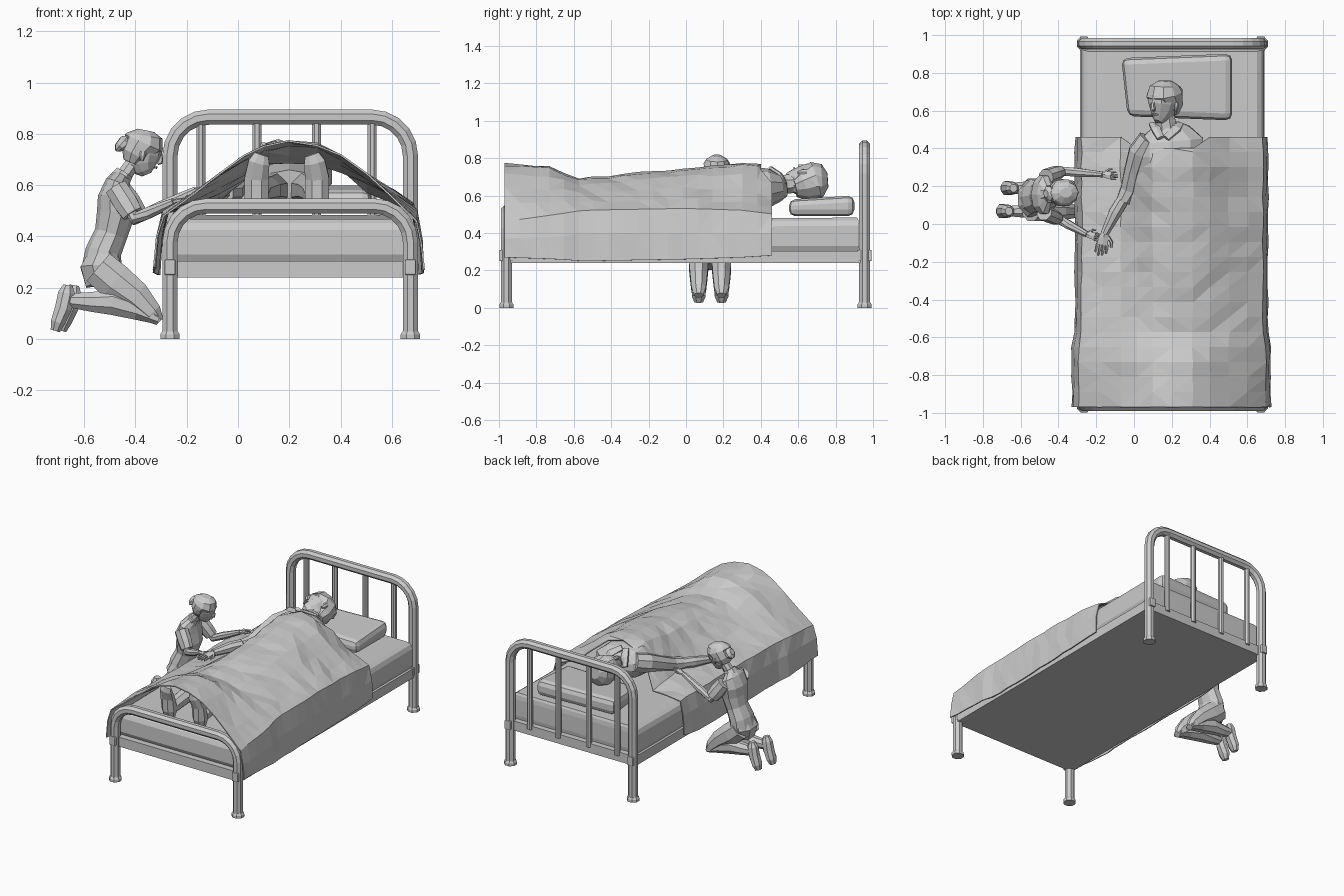
import bpy, bmesh, math, random
from mathutils import Vector, Matrix
random.seed(4)
X, Y, Z = Vector((1, 0, 0)), Vector((0, 1, 0)), Vector((0, 0, 1))


def finish(name, bm):
    bmesh.ops.recalc_face_normals(bm, faces=bm.faces)
    me = bpy.data.meshes.new(name)
    bm.to_mesh(me)
    bm.free()
    ob = bpy.data.objects.new(name, me)
    bpy.context.collection.objects.link(ob)
    return ob


def loft(name, rings, side=Y, n=8, M=None):
    """Closed skin through elliptical rings (x, y, z, half width along side, half depth)."""
    k = 1
    P = [Vector(r[:3]) for r in rings]
    if M:
        k = M.to_scale().x
        P = [M @ p for p in P]
        side = M.to_3x3() @ side
    bm, loops = bmesh.new(), []
    for i, p in enumerate(P):
        a = (p - P[i - 1]).normalized() if i else Vector()
        b = (P[i + 1] - p).normalized() if i < len(P) - 1 else Vector()
        t = (a + b).normalized()
        s = (side - t * side.dot(t)).normalized()
        u = t.cross(s)
        loops.append([bm.verts.new(p + s * (math.cos(q) * rings[i][3] * k) + u * (math.sin(q) * rings[i][-1] * k))
                      for q in ((j + .5) * math.tau / n for j in range(n))])
    for A, B in zip(loops, loops[1:]):
        for j in range(n):
            bm.faces.new((A[j], A[(j + 1) % n], B[(j + 1) % n], B[j]))
    bm.faces.new(loops[0])
    bm.faces.new(loops[-1])
    return finish(name, bm)


def box(name, lo, hi, bevel=0):
    bm = bmesh.new()
    bmesh.ops.create_cube(bm, size=1)
    for v in bm.verts:
        v.co = Vector([lo[i] + (v.co[i] + .5) * (hi[i] - lo[i]) for i in range(3)])
    if bevel:
        bmesh.ops.bevel(bm, geom=bm.edges[:], offset=bevel, segments=2, affect='EDGES', profile=.5)
    return finish(name, bm)


# Bed ends: one bent tube each, with foot caps and brackets
XL, XR = -.265, .672
def bed_end(name, y, top, r):
    path = [(XL, y, 0), (XL, y, .2)]
    path += [(XL + r - r * math.cos(a), y, top - r + r * math.sin(a)) for a in (i * math.pi / 10 for i in range(6))]
    path += [(XR + XL - x, y, z) for x, y, z in reversed(path)]
    loft(name + "_tube", [p + (.032, .032) for p in path], n=8)
    for x in (XL, XR):
        loft(name + "_foot_cap", [(x, y, 0, .041), (x, y, .018, .041), (x, y, .03, .033)], n=8)
        box(name + "_bracket", (x - .022, y - .038, .25), (x + .022, y + .038, .31), .006)

bed_end("headboard", .955, .865, .15)
bed_end("footboard", -.96, .518, .14)
for x in (-.145, .074, .306, .523):
    loft("headboard_bar", [(x, .955, .28, .019), (x, .955, .862, .019)], n=8)
box("bed_frame", (-.285, -.965, .24), (.692, .96, .305))

# Mattress: one tapered block, its upper edge softened like a tucked sheet
bm, loops = bmesh.new(), []
for z, d in ((.305, .012), (.33, 0), (.44, .0), (.468, .012), (.483, .035)):
    loops.append([bm.verts.new((x, y, z - (.015 if y < 0 and z > .4 else 0))) for x, y in
                  ((-.28 + d, -.935 + d), (.687 - d, -.935 + d), (.687 - d, .925 - d * .3), (-.28 + d, .925 - d * .3))])
for A, B in zip(loops, loops[1:]):
    for j in range(4):
        bm.faces.new((A[j], A[j - 3], B[j - 3], B[j]))
bm.faces.new(loops[-1])
finish("mattress", bm)

# Pillow
p = box("pillow", (-.05, .56, .49), (.52, .89, .60), .035)
for v in p.data.vertices:
    if v.co.x < .2:
        v.co.x -= (v.co.y - .72) * .1
    v.co.y += (v.co.x - .23) * -.04 * (1 if v.co.y < .72 else -1)
    v.co.z -= (.89 - v.co.y) * .06 * (v.co.z > .53)

# Blanket: cross-sections blended along the bed
xs = [-.31, -.298, -.275, -.17, -.07, .02, .10, .20, .31, .40, .50, .60, .68, .698, .707]
sections = [
    (-.97, [.28, .40, .48, .57, .65, .71, .755, .775, .76, .71, .64, .56, .46, .37, .27]),
    (-.68, [.26, .40, .50, .57, .64, .69, .73, .745, .735, .69, .63, .57, .50, .38, .26]),
    (-.55, [.25, .40, .50, .54, .59, .64, .68, .695, .68, .65, .61, .56, .52, .40, .25]),
    (0, [.25, .40, .50, .52, .545, .62, .70, .74, .73, .70, .64, .58, .53, .40, .26]),
    (.30, [.25, .40, .50, .51, .53, .66, .74, .77, .76, .71, .63, .56, .52, .40, .27]),
    (.46, [.27, .40, .495, .505, .51, .62, .73, .76, .74, .66, .58, .53, .50, .40, .28])]
bm, grid, rows = bmesh.new(), [], 18
for i in range(rows + 1):
    y = -.97 + 1.43 * i / rows
    k = max(j for j in range(5) if sections[j][0] <= y)
    (ya, A), (yb, B) = sections[k:k + 2]
    f = (y - ya) / (yb - ya)
    row = []
    for j, x in enumerate(xs):
        inner = 2 < j < 12
        z = A[j] + (B[j] - A[j]) * f + (random.uniform(-.007, .007) if inner else 0)
        yy = y - (.06 if i == rows and 5 <= j <= 8 else 0)
        flare = 1 + (.03 if y < -.6 else 0) * (not inner)
        if -.72 < y < -.52 and 6 < j < 9:
            z -= .012
        row.append(bm.verts.new(((x - .2) * flare + .2 + random.uniform(-.004, .004), yy, z)))
    grid.append(row)
for R, S in zip(grid, grid[1:]):
    for j in range(len(xs) - 1):
        bm.faces.new((R[j], R[j + 1], S[j + 1], S[j]))
bmesh.ops.triangulate(bm, faces=bm.faces[:])
blanket = finish("blanket", bm)
m = blanket.modifiers.new("thickness", 'SOLIDIFY')
m.thickness, m.offset = .007, 0


# Shared body parts
def head(name, chin, fwd, up, size):
    f = Vector(fwd).normalized()
    s = Vector(up).cross(f).normalized()
    u = f.cross(s)
    M = Matrix.Translation(chin) @ Matrix((f, s, u)).transposed().to_4x4() @ Matrix.Scale(size, 4)
    loft(name + "_head", [(.2, 0, 0, .1, .12), (.14, 0, .09, .2, .25), (.05, 0, .25, .29, .38), (.02, 0, .45, .35, .44),
                          (0, 0, .65, .37, .46), (-.02, 0, .85, .3, .38), (-.02, 0, .96, .14, .2)], n=10, M=M)
    loft(name + "_nose", [(.42, 0, .58, .03, .03), (.46, 0, .45, .05, .05), (.45, 0, .36, .07, .08), (.4, 0, .31, .05, .04)], n=6, M=M)
    loft(name + "_lips", [(.36, -.1, .2, .02), (.39, 0, .21, .035), (.36, .1, .2, .02)], side=Z, n=6, M=M)
    loft(name + "_hair", [(-.22, 0, .2, .28, .2), (-.18, 0, .4, .41, .34), (-.1, 0, .58, .44, .42), (-.02, 0, .72, .45, .5),
                          (-.03, 0, .9, .36, .43), (-.03, 0, 1.03, .16, .2)], n=10, M=M)
    for e in (-1, 1):
        loft(name + "_ear", [(.0, e * .38, .3, .03, .04), (-.01, e * .4, .42, .05, .08), (-.02, e * .4, .52, .04, .07)], n=6, M=M)
    return M


def hand(name, wrist, d, side, size):
    w, d, s = Vector(wrist), Vector(d).normalized(), Vector(side).normalized()
    at = lambda a, b, r, q: tuple(w + (d * a + s * b) * size) + (r * size, q * size)
    loft(name + "_palm", [at(0, 0, .22, .17), at(.3, 0, .34, .15), at(.75, 0, .36, .11)], side=s, n=6)
    for i, l in enumerate((.55, .7, .65, .5)):
        b = (i - 1.5) * .19
        loft(name + "_finger", [at(.7, b, .09, .09), at(.7 + l * .5, b * 1.1, .085, .085), at(.7 + l, b * 1.1, .05, .05)], side=s, n=5)
    loft(name + "_thumb", [at(.2, .25, .1, .1), at(.5, .5, .1, .1), at(.8, .55, .06, .06)], side=d.cross(s), n=5)


# Sleeper lying under the blanket
head("sleeper", (.155, .54, .672), (-.6, -.05, .8), (.05, 1, .05), .212)
loft("sleeper_neck", [(.18, .45, .66, .06, .05), (.165, .55, .662, .058, .055), (.16, .62, .67, .05, .05)], side=X)
loft("sleeper_torso", [(.2, -.2, .58, .14, .08), (.2, 0, .6, .15, .1), (.19, .2, .62, .16, .115), (.19, .36, .64, .185, .115),
                       (.19, .44, .64, .185, .105), (.18, .50, .645, .12, .075), (.175, .53, .65, .065, .055)], side=X, n=10)
for e in (-1, 1):
    loft("sleeper_collar", [(.17 + e * .075, .53, .66, .02, .012), (.17 + e * .055, .505, .71, .028, .014),
                            (.155 + e * .015, .455, .745, .022, .012)], side=X, n=6)
    loft("sleeper_leg", [(.2 + e * .07, -.12, .58, .075), (.2 + e * .09, -.5, .58, .06), (.19 + e * .11, -.68, .57, .052),
                         (.19 + e * .115, -.84, .545, .045)], side=X)
    x = .19 + e * .118
    loft("sleeper_foot", [(x, -.85, .49, .038, .03), (x, -.85, .54, .05, .05), (x, -.87, .63, .05, .035), (x - e * .01, -.9, .69, .045, .025),
                          (x - e * .02, -.905, .72, .03, .015)], side=X)
loft("sleeper_sleeve", [(.075, .45, .67, .055, .06), (.025, .38, .65, .058, .062), (-.005, .28, .61, .05, .055),
                        (-.025, .18, .575, .05, .048), (-.055, .12, .57, .042, .042)], side=X)
loft("sleeper_forearm", [(-.04, .16, .575, .034), (-.1, .06, .57, .036), (-.155, -.05, .56, .023)], side=X)
hand("sleeper_hand", (-.155, -.045, .56), (-.2, -1, -.1), (1, -.2, 0), .09)

# Kneeling visitor
M = head("visitor", (-.388, .165, .648), (.97, .05, -.2), (.13, 0, 1), .163)
loft("visitor_hair_bun", [(-.4, 0, .5, .12, .12), (-.45, 0, .56, .24, .24), (-.54, 0, .62, .25, .25), (-.63, 0, .66, .13, .13)], M=M)
loft("visitor_neck", [(-.46, .155, .61, .035), (-.435, .16, .65, .032), (-.4, .165, .70, .03)])
loft("visitor_shirt", [(-.53, .14, .275, .1, .08), (-.525, .145, .34, .095, .07), (-.495, .15, .41, .085, .065), (-.475, .15, .49, .1, .075),
                       (-.48, .155, .555, .11, .066), (-.468, .155, .61, .105, .048), (-.45, .157, .64, .045, .035)], n=10)
loft("visitor_hips", [(-.52, .14, .34, .09, .06), (-.535, .135, .28, .105, .085), (-.52, .13, .22, .09, .08)])
loft("visitor_collar", [(-.46, .157, .62, .055, .045), (-.442, .158, .65, .045, .038)])
for y in (.068, .19):
    loft("visitor_thigh", [(-.545, y, .28, .055, .075), (-.48, y, .225, .056, .078), (-.4, y, .165, .05, .066),
                           (-.335, y, .1, .042, .045), (-.305, y, .068, .025, .02)])
    loft("visitor_shin", [(-.31, y, .075, .038, .02), (-.39, y, .115, .044, .045), (-.49, y, .145, .047, .055), (-.57, y, .145, .038, .042),
                          (-.655, y, .15, .03, .03)])
    o = (y - .13) * .2
    loft("visitor_shoe", [(-.65 + o, y, .21, .022, .02), (-.655 + o, y, .18, .034, .036), (-.668 + o, y, .12, .038, .036),
                          (-.69 + o, y, .065, .04, .03), (-.70 + o, y, .032, .025, .02)])
arms = [((-.465, .25, .59), (-.385, .28, .475), (-.165, .262, .58), (1, -.1, .25)),
        ((-.475, .06, .59), (-.40, .025, .47), (-.25, -.055, .535), (1, -.25, .25))]
for sh, el, wr, d in arms:
    mid = tuple((Vector(sh) + Vector(el)) / 2)
    loft("visitor_sleeve", [sh + (.042, .047), mid + (.04, .05), tuple(Vector(el) * .85 + Vector(sh) * .15) + (.036, .044)])
    fore = tuple((Vector(el) * .65 + Vector(wr) * .35))
    loft("visitor_arm", [mid + (.025,), el + (.026, .028), fore + (.025,), wr + (.016,)])
    hand("visitor_hand", wr, d, (.1, 1, 0), .06)
